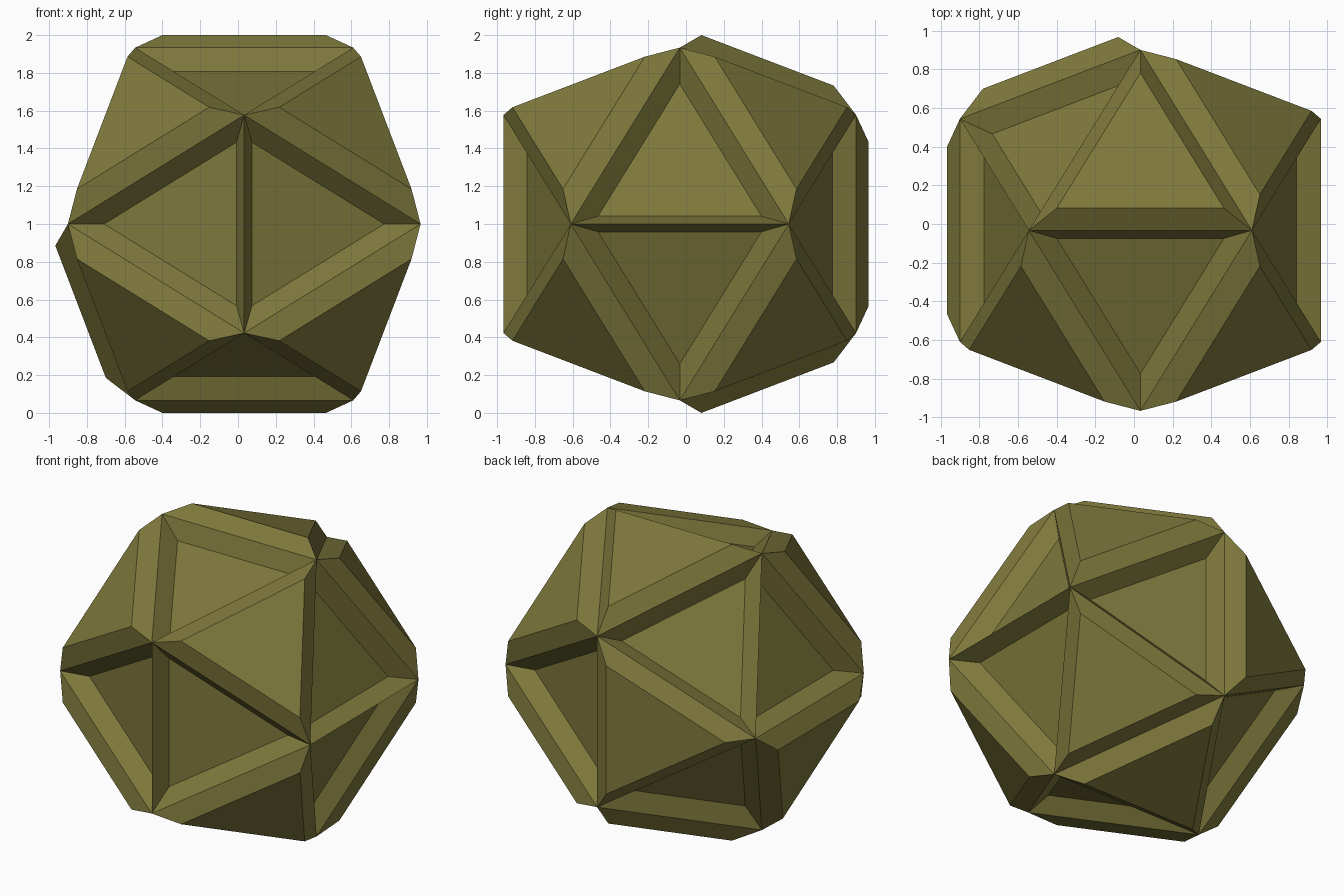
import bpy, bmesh
from mathutils import Vector

if "Cube" in bpy.data.objects:
    bpy.data.objects.remove(bpy.data.objects["Cube"])

S = 0.577                      # half edge length of the icosahedron
T = S * (1 + 5 ** 0.5) / 2
INSET = 0.25 * S / 3 ** 0.5    # a quarter of each face's inradius
DEPTH = 0.103

# Direction signs of the faces that stand out; all other faces are sunk
RAISED = {(-1, -1, 1), (1, -1, 1), (1, 1, 1), (1, 1, -1), (1, -1, -1), (-1, -1, -1),
          (0, 1, 1), (0, 1, -1), (-1, 0, -1), (-1, 1, 0)}


def signs(v):
    return tuple(0 if abs(c) < 0.1 else (1 if c > 0 else -1) for c in v)


# Base icosahedron from three crossed golden rectangles
bm = bmesh.new()
for a in (-1, 1):
    for b in (-1, 1):
        for co in ((0, a * T, b * S), (a * S, 0, b * T), (a * T, b * S, 0)):
            bm.verts.new(co)
bmesh.ops.convex_hull(bm, input=bm.verts[:])
for f in bm.faces:
    f.normal_update()
    if f.normal.dot(f.calc_center_median()) < 0:
        f.normal_flip()

# Inset each face, pushing its plate outward or inward
up = [f for f in bm.faces if signs(f.calc_center_median()) in RAISED]
down = [f for f in bm.faces if f not in up]
for faces, depth in ((up, DEPTH), (down, -DEPTH)):
    bmesh.ops.inset_individual(bm, faces=faces, thickness=INSET, depth=depth,
                               use_even_offset=True)

# Finished body, shifted so its bounds are centred and it stands on the ground
mesh = bpy.data.meshes.new("faceted_body")
bm.to_mesh(mesh)
bm.free()
body = bpy.data.objects.new("faceted_body", mesh)
body.location = Vector((0.033, -0.033, 1.0))
bpy.context.collection.objects.link(body)

# Olive colour
mat = bpy.data.materials.new("olive")
mat.diffuse_color = (0.21, 0.19, 0.045, 1)
mat.use_nodes = True
mat.node_tree.nodes["Principled BSDF"].inputs["Base Color"].default_value = mat.diffuse_color
mesh.materials.append(mat)
